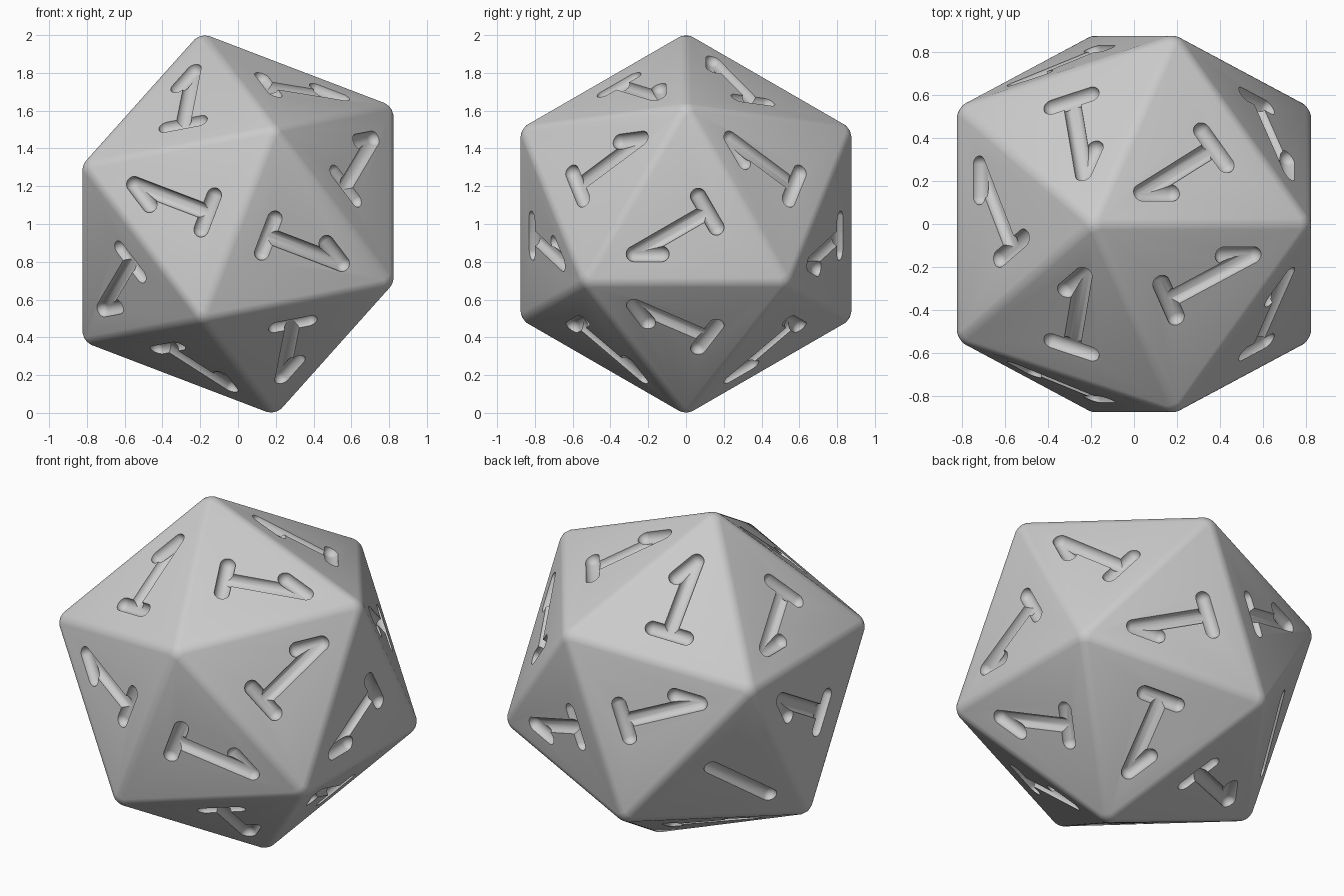
import bpy, bmesh
from math import sin, cos, pi
from mathutils import Vector, Matrix

if "Cube" in bpy.data.objects:
    bpy.data.objects.remove(bpy.data.objects["Cube"])

IN_R = 0.823                 # centre to face
EDGE = IN_R / 0.75576        # sharp edge length
CENTRE = Vector((0, 0, 1))
RAD = 0.042                  # groove radius


def ring(x, r, deg):
    a = deg * pi / 180
    return Vector((x, r * cos(a), r * sin(a)))


# six corners; a negative index means the opposite corner
r1, r2, x2 = EDGE * 0.57735, EDGE * 0.93417, EDGE * 0.17841
corner = {1: ring(-x2, r2, 90), 2: ring(IN_R, r1, 90),
          3: ring(IN_R, r1, -30), 4: ring(IN_R, r1, 210),
          5: ring(x2, r2, 30), 6: ring(x2, r2, 150)}
corner.update({-k: -v for k, v in list(corner.items())})

# the groove pattern on each face points to the first corner listed
FACES = [(1, 2, 5), (1, 5, -4), (1, 6, -3), (2, 3, 5), (2, 4, 6),
         (2, 6, 1), (4, 2, 3), (4, 6, -5), (4, 3, -1), (-4, 1, -3),
         (-4, 5, -6), (-4, -2, -3), (-3, 6, -5), (-1, -5, -2), (-1, -5, 4),
         (-1, 3, -6), (3, 5, -6), (-2, -5, -3), (-2, -6, -1), (-2, -6, -4)]


def make_object(name, bm):
    mesh = bpy.data.meshes.new(name)
    bm.to_mesh(mesh)
    bm.free()
    ob = bpy.data.objects.new(name, mesh)
    bpy.context.collection.objects.link(ob)
    return ob


def add_capsule(bm, p, q, r):
    axis = q - p
    half = axis.length / 2
    verts = bmesh.ops.create_uvsphere(bm, u_segments=22, v_segments=17, radius=r)["verts"]
    rot = axis.to_track_quat('Z', 'Y').to_matrix().to_4x4()
    mat = Matrix.Translation((p + q) / 2) @ rot @ Matrix.Rotation(0.07, 4, 'Z')
    for v in verts:
        v.co.z += half if v.co.z > 0 else -half
        v.co = mat @ v.co


# die body with rounded edges
bm = bmesh.new()
keys = list(corner)
bv = {k: bm.verts.new(corner[k] + CENTRE) for k in keys}
for f in FACES:
    bm.faces.new([bv[k] for k in f])
bmesh.ops.recalc_face_normals(bm, faces=bm.faces)
bmesh.ops.bevel(bm, geom=bm.edges[:], offset=0.0276, offset_type='OFFSET',
                segments=5, profile=0.5, affect='EDGES')
body = make_object("die_body", bm)

# groove strokes in face coordinates (right, up): start, end, depth shift
STROKES = {"foot_cutter": ((-0.095, -0.13), (0.095, -0.13), 0.0),
           "stem_cutter": ((0, -0.13), (0, 0.315), 0.001),
           "flag_cutter": ((0, 0.317), (-0.072, 0.193), -0.001)}

cutters = []
for name, (s, e, shift) in STROKES.items():
    bm = bmesh.new()
    for f in FACES:
        mid = sum((corner[k] for k in f), Vector()) / 3
        n = mid.normalized()
        up = (corner[f[0]] - mid).normalized()
        right = up.cross(n)
        base = CENTRE + mid + n * shift
        add_capsule(bm, base + right * s[0] + up * s[1],
                    base + right * e[0] + up * e[1], RAD)
    bmesh.ops.recalc_face_normals(bm, faces=bm.faces)
    cut = make_object(name, bm)
    cut.hide_render = True
    mod = body.modifiers.new(name, 'BOOLEAN')
    mod.operation = 'DIFFERENCE'
    mod.solver = 'EXACT'
    mod.object = cut
    cutters.append(cut)

# apply the cuts and shade
bpy.context.view_layer.objects.active = body
body.select_set(True)
for name in STROKES:
    bpy.ops.object.modifier_apply(modifier=name)
for cut in cutters:
    bpy.data.objects.remove(cut, do_unlink=True)
bpy.ops.object.shade_smooth_by_angle(angle=pi / 6)
